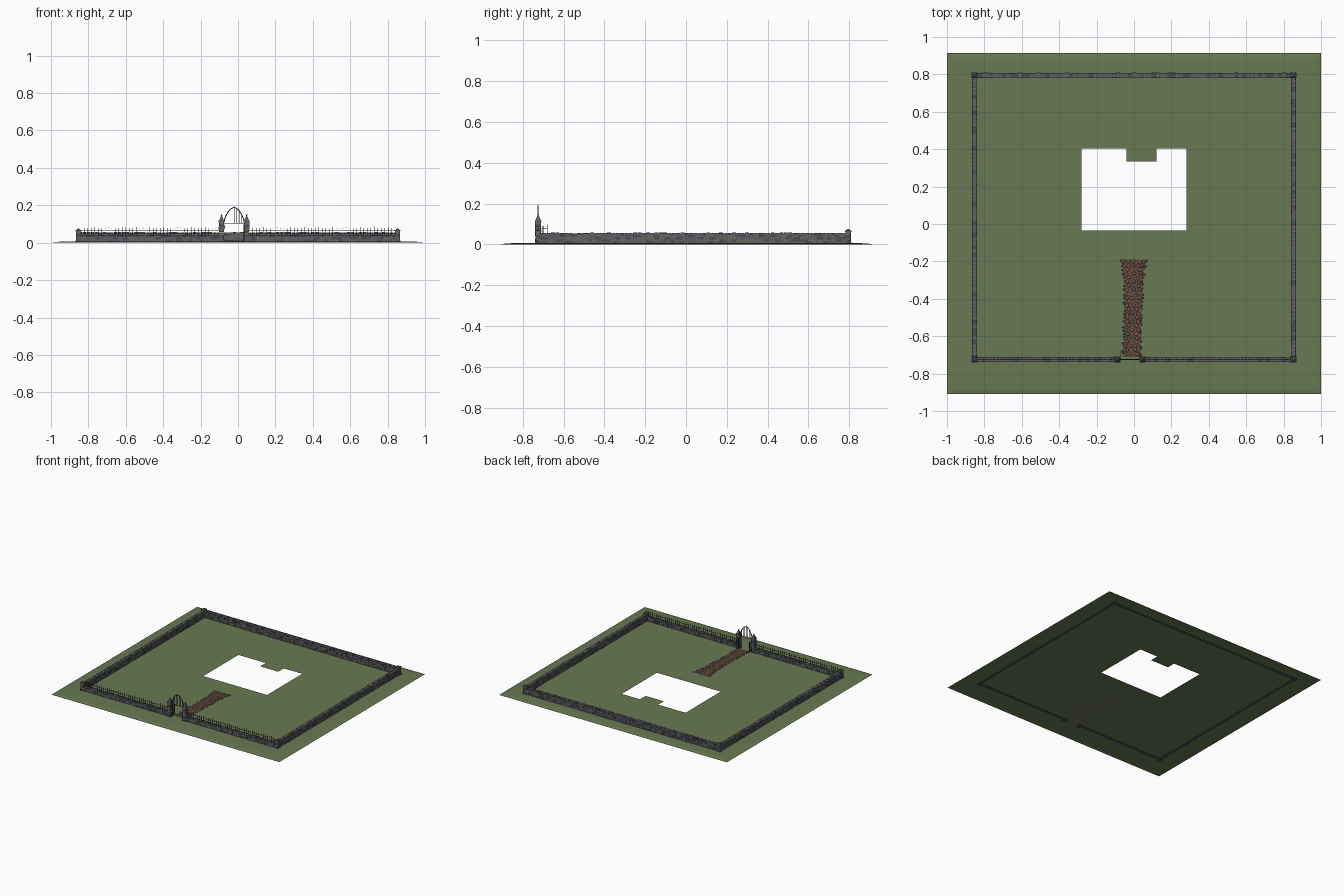
import bpy, bmesh, random
from math import sin, cos, pi
from mathutils import Matrix, Vector

if "Cube" in bpy.data.objects:
    bpy.data.objects.remove(bpy.data.objects["Cube"])
random.seed(4)


def mat(name, r, g, b):
    m = bpy.data.materials.new(name)
    m.diffuse_color = (r, g, b, 1)
    m.use_nodes = True
    m.node_tree.nodes["Principled BSDF"].inputs["Base Color"].default_value = m.diffuse_color
    return m


GRASS = mat("grass", 0.14, 0.19, 0.085)
EARTH = mat("earth", 0.13, 0.065, 0.042)
IRON = mat("iron", 0.025, 0.028, 0.03)
STONES = [mat("stone_grey", 0.12, 0.12, 0.125), mat("stone_warm", 0.15, 0.135, 0.11),
          mat("stone_dark", 0.07, 0.073, 0.08), mat("stone_blue", 0.10, 0.11, 0.14)]
PAVERS = [mat("paver_tan", 0.28, 0.18, 0.13), mat("paver_grey", 0.17, 0.16, 0.16)]
G = 0.006   # lawn height


def finish(bm, name, mats):
    me = bpy.data.meshes.new(name)
    bm.to_mesh(me)
    bm.free()
    ob = bpy.data.objects.new(name, me)
    bpy.context.collection.objects.link(ob)
    for m in mats:
        me.materials.append(m)
    return ob


def paint(verts, index):
    for f in {f for v in verts for f in v.link_faces}:
        f.material_index = index


def box(bm, lo, hi, index=0):
    lo, hi = Vector(lo), Vector(hi)
    m = Matrix.Translation((lo + hi) / 2) @ Matrix.Diagonal((*(hi - lo), 1))
    vs = bmesh.ops.create_cube(bm, size=1, matrix=m)["verts"]
    paint(vs, index)
    return vs


def cone(bm, x, y, z, r1, r2, h, seg=4, turn=pi / 4, index=0):
    m = Matrix.Translation((x, y, z + h / 2)) @ Matrix.Rotation(turn, 4, 'Z')
    vs = bmesh.ops.create_cone(bm, cap_ends=True, segments=seg, radius1=r1, radius2=r2,
                               depth=h, matrix=m)["verts"]
    paint(vs, index)


# lawn: a sheet with sloping rims and a notched opening for the house
bm = bmesh.new()
xs = [-1, -.975, -.94, -.28, -.04, .12, .28, .94, .975, 1]
ys = [-.91, -.885, -.85, -.035, .335, .405, .855, .89, .915]
drop = lambda i, n: {0: 0, 1: .7}.get(min(i, n - 1 - i), 1)
grid = [[bm.verts.new((x, y, G * min(drop(i, len(xs)), drop(j, len(ys)))))
         for j, y in enumerate(ys)] for i, x in enumerate(xs)]
for i in range(len(xs) - 1):
    for j in range(len(ys) - 1):
        cx, cy = (xs[i] + xs[i + 1]) / 2, (ys[j] + ys[j + 1]) / 2
        hole = abs(cx) < .28 and -.035 < cy < .405
        notch = -.04 < cx < .12 and cy > .335
        if not hole or notch:
            bm.faces.new((grid[i][j], grid[i + 1][j], grid[i + 1][j + 1], grid[i][j + 1]))
finish(bm, "lawn", [GRASS])

# path: earth strip flaring towards the house
bm = bmesh.new()
profile = [(-.71, -.058, .034), (-.60, -.056, .036), (-.45, -.052, .042),
           (-.30, -.052, .048), (-.235, -.06, .056), (-.19, -.078, .066)]
rows = [(bm.verts.new((a, y, G + .002)), bm.verts.new((b, y, G + .002))) for y, a, b in profile]
for (a, b), (c, d) in zip(rows, rows[1:]):
    bm.faces.new((a, b, d, c))
finish(bm, "path", [EARTH])


def path_edges(y):
    for (y0, a0, b0), (y1, a1, b1) in zip(profile, profile[1:]):
        if y0 <= y <= y1:
            t = (y - y0) / (y1 - y0)
            return a0 + (a1 - a0) * t, b0 + (b1 - b0) * t


# paving stones on the path, edging stones beside it
bm = bmesh.new()
for k in range(24):
    y = -.695 + k * .0215
    a, b = path_edges(y)
    n = 5 if b - a > .12 else 3 - k % 2
    for i in range(n):
        x = a + (b - a) * (i + .5) / n + random.uniform(-.004, .004)
        cone(bm, x, y + random.uniform(-.003, .003), G, random.uniform(.009, .013), .007, .005,
             7, random.uniform(0, 3), random.choice((0, 0, 1)))
    for x in (a, b):
        cone(bm, x + random.uniform(-.004, .004), y + random.uniform(-.008, .008), G,
             .006, .003, .006, 5, random.uniform(0, 3), 1)
finish(bm, "paving_stones", PAVERS)


# dry stone walls: solid core, jittered courses and coping stones
def wall(name, start, end, along, fixed, top, thick=.022):
    bm = bmesh.new()

    def block(s, e, half, z0, z1, index):
        if along == 'x':
            box(bm, (s, fixed - half, z0), (e, fixed + half, z1), index)
        else:
            box(bm, (fixed - half, s, z0), (fixed + half, e, z1), index)
    block(start, end, thick / 2 - .002, .002, top - .006, 2)
    courses = max(2, round((top - .012) / .0115))
    h = (top - .009 - .003) / courses
    for c in range(courses):
        s = start
        while s < end - .004:
            e = min(end, s + random.uniform(.016, .034))
            block(s + .0008, e - .0008, thick / 2 + random.uniform(-.001, .0015),
                  .003 + c * h, .003 + (c + 1) * h - .0008, random.randrange(4))
            s = e
    n = round((end - start) / .021)
    w = (end - start) / n
    for i in range(n):
        s = start + i * w
        block(s + .001, s + w - .001, thick / 2 + .002 + random.uniform(-.001, .001),
              top - .009, top + random.uniform(-.0015, .0015), random.choice((0, 0, 2, 3)))
    finish(bm, name, STONES)


XW, YF, YB, FRONT = .853, -.725, .795, .04
GL, GR = -.088, .046    # gate pillar centres
wall("wall_left", YF, YB, 'y', -XW, .056)
wall("wall_right", YF, YB, 'y', XW, .056)
wall("wall_back", -XW, XW, 'x', YB, .056)
wall("wall_front_left", -XW, GL, 'x', YF, FRONT)
wall("wall_front_right", GR, XW, 'x', YF, FRONT)


# pillars with stacked blocks and pyramid caps
def pillar(name, x, y, half, h, cap, ball):
    bm = bmesh.new()
    box(bm, (x - half - .002, y - half - .002, 0), (x + half + .002, y + half + .002, .012), 2)
    n = round(h / .014)
    for i in range(n):
        r = half + random.uniform(-.0012, .0005)
        box(bm, (x - r, y - r, h * i / n), (x + r, y + r, h * (i + 1) / n - .0006), (i * 3) % 4)
    box(bm, (x - half - .002, y - half - .002, h), (x + half + .002, y + half + .002, h + .006), 0)
    cone(bm, x, y, h + .006, half * 1.3, .003, cap, index=3)
    if ball:
        bmesh.ops.create_uvsphere(bm, u_segments=8, v_segments=5, radius=.0045,
                                  matrix=Matrix.Translation((x, y, h + cap + .009)))
    finish(bm, name, STONES)


for name, x, y in (("front_left", -XW, YF), ("front_right", XW, YF),
                   ("back_left", -XW, YB), ("back_right", XW, YB)):
    pillar("corner_post_" + name, x, y, .0135, .062, .008, False)
pillar("gate_pillar_left", GL, YF, .0145, .112, .026, True)
pillar("gate_pillar_right", GR, YF, .0145, .112, .026, True)


# iron railings on the front wall
def railing(name, a, b):
    bm = bmesh.new()
    for z in (.047, .065):
        box(bm, (a, YF - .0012, z - .0012), (b, YF + .0012, z + .0012))
    n = round((b - a) / .0185)
    for i in range(1, n):
        x = a + (b - a) * i / n
        top = .078 if i % 4 == 0 else .072
        box(bm, (x - .001, YF - .001, FRONT - .003), (x + .001, YF + .001, top))
        cone(bm, x, YF, top, .003, 0, .008)
    finish(bm, name, [IRON])


railing("railing_left", -XW + .013, GL - .014)
railing("railing_right", GR + .014, XW - .013)


# pointed arch of bars between the gate pillars
def tube(name, pts, r):
    cu = bpy.data.curves.new(name, 'CURVE')
    cu.dimensions = '3D'
    cu.bevel_depth, cu.bevel_resolution = r, 1
    sp = cu.splines.new('POLY')
    sp.points.add(len(pts) - 1)
    for p, q in zip(sp.points, pts):
        p.co = (*q, 1)
    ob = bpy.data.objects.new(name, cu)
    bpy.context.collection.objects.link(ob)
    cu.materials.append(IRON)


MID, W = (GL + GR) / 2, (GR - GL) / 2 - .013
arch_z = lambda u: .108 + .08 * (1 - abs(u) ** 1.9) ** .75
us = [sin(pi / 2 * k / 10) for k in range(-10, 11)]
tube("gate_arch", [(MID + W * u, YF, arch_z(u)) for u in us], .0028)
bm = bmesh.new()
box(bm, (MID - W, YF - .0015, .1035), (MID + W, YF + .0015, .1065))
for i in range(-3, 4):
    x = MID + W * i / 4
    box(bm, (x - .001, YF - .001, .105), (x + .001, YF + .001, arch_z(i / 4)))
cone(bm, MID, YF, .187, .003, 0, .011)
finish(bm, "arch_bars", [IRON])

# gate leaves standing open inwards
for name, x in (("gate_leaf_left", GL + .016), ("gate_leaf_right", GR - .016)):
    bm = bmesh.new()
    y0, y1 = YF + .004, YF + .044
    for z in (.018, .05, .078):
        box(bm, (x - .001, y0, z - .0012), (x + .001, y1, z + .0012))
    for i in range(6):
        y = y0 + (y1 - y0) * i / 5
        top = .082 + .012 * i / 5
        box(bm, (x - .001, y - .001, .012), (x + .001, y + .001, top))
        cone(bm, x, y, top, .0022, 0, .005)
    finish(bm, name, [IRON])
